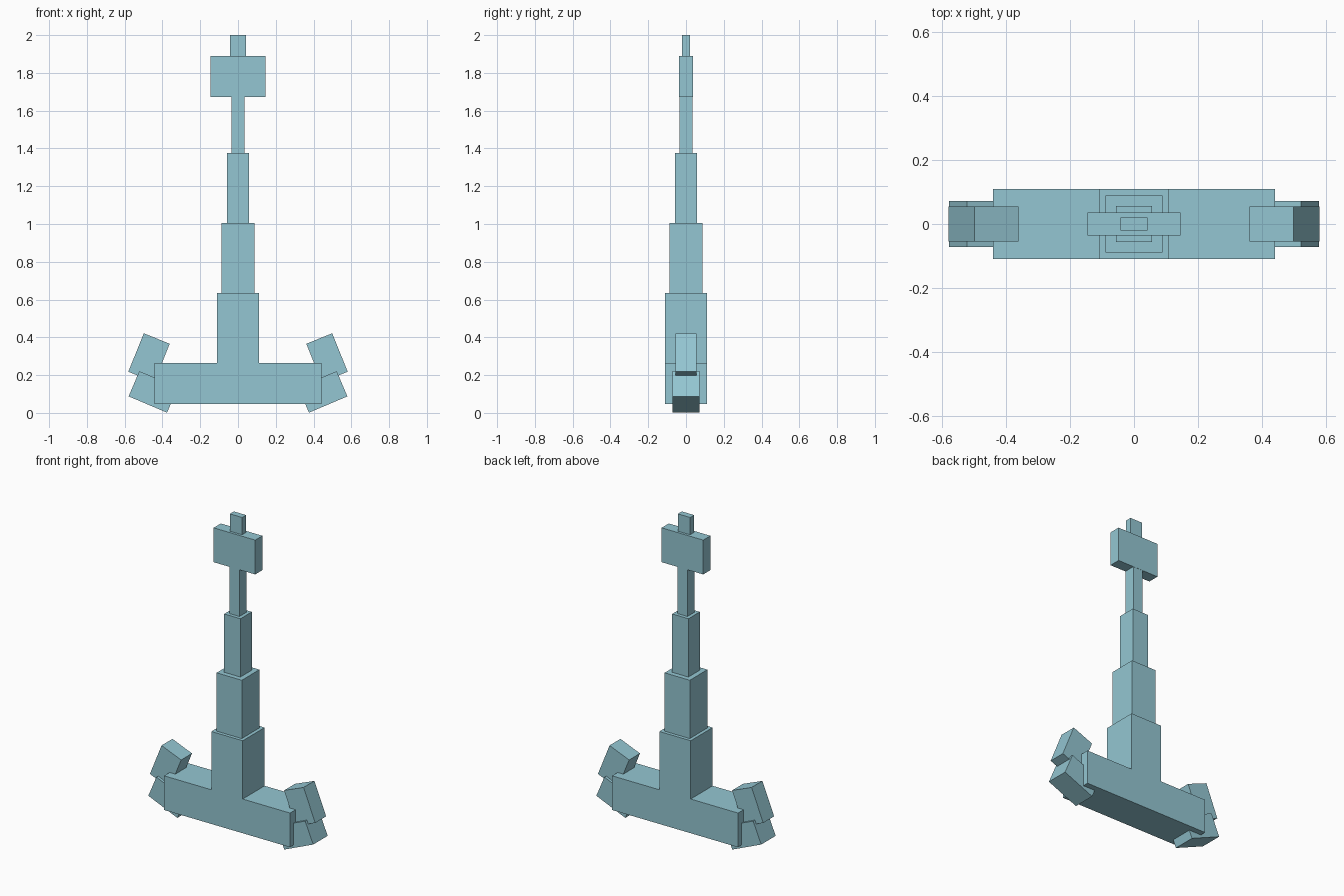
import bpy
import math

if "Cube" in bpy.data.objects:
    bpy.data.objects.remove(bpy.data.objects["Cube"])

paint = bpy.data.materials.new("pale_blue")
paint.diffuse_color = (0.296, 0.565, 0.645, 1)
paint.use_nodes = True
paint.node_tree.nodes["Principled BSDF"].inputs["Base Color"].default_value = paint.diffuse_color


def box(name, center, size, tilt=0.0):
    """Box with given centre and full size, tilted in the x-z plane (degrees)."""
    bpy.ops.mesh.primitive_cube_add(size=1, location=center)
    ob = bpy.context.object
    ob.name = name
    ob.scale = size
    ob.rotation_euler = (0, -math.radians(tilt), 0)
    ob.data.materials.append(paint)
    return ob


def tier(name, width, depth, bottom, top):
    """Upright box centred on the axis between two heights."""
    return box(name, (0, 0, (bottom + top) / 2), (width, depth, top - bottom))


# Wide base bar
tier("base_bar", 0.884, 0.22, 0.048, 0.265)

# Tower narrowing upwards
tier("tower_lower", 0.22, 0.22, 0.265, 0.635)
tier("tower_middle", 0.177, 0.177, 0.635, 1.005)
tier("tower_upper", 0.114, 0.114, 1.005, 1.375)
tier("neck", 0.07, 0.07, 1.375, 1.672)

# Head block and cap
tier("head_block", 0.292, 0.072, 1.672, 1.89)
tier("cap", 0.086, 0.04, 1.89, 2.0)

# Curled arm ends on both sides
for side, label in ((1, "right"), (-1, "left")):
    box("arm_elbow_" + label, (side * 0.449, 0, 0.111),
        (0.221, 0.145, 0.145), side * 23)
    box("arm_tip_" + label, (side * 0.471, 0, 0.292),
        (0.148, 0.109, 0.219), side * 22)
